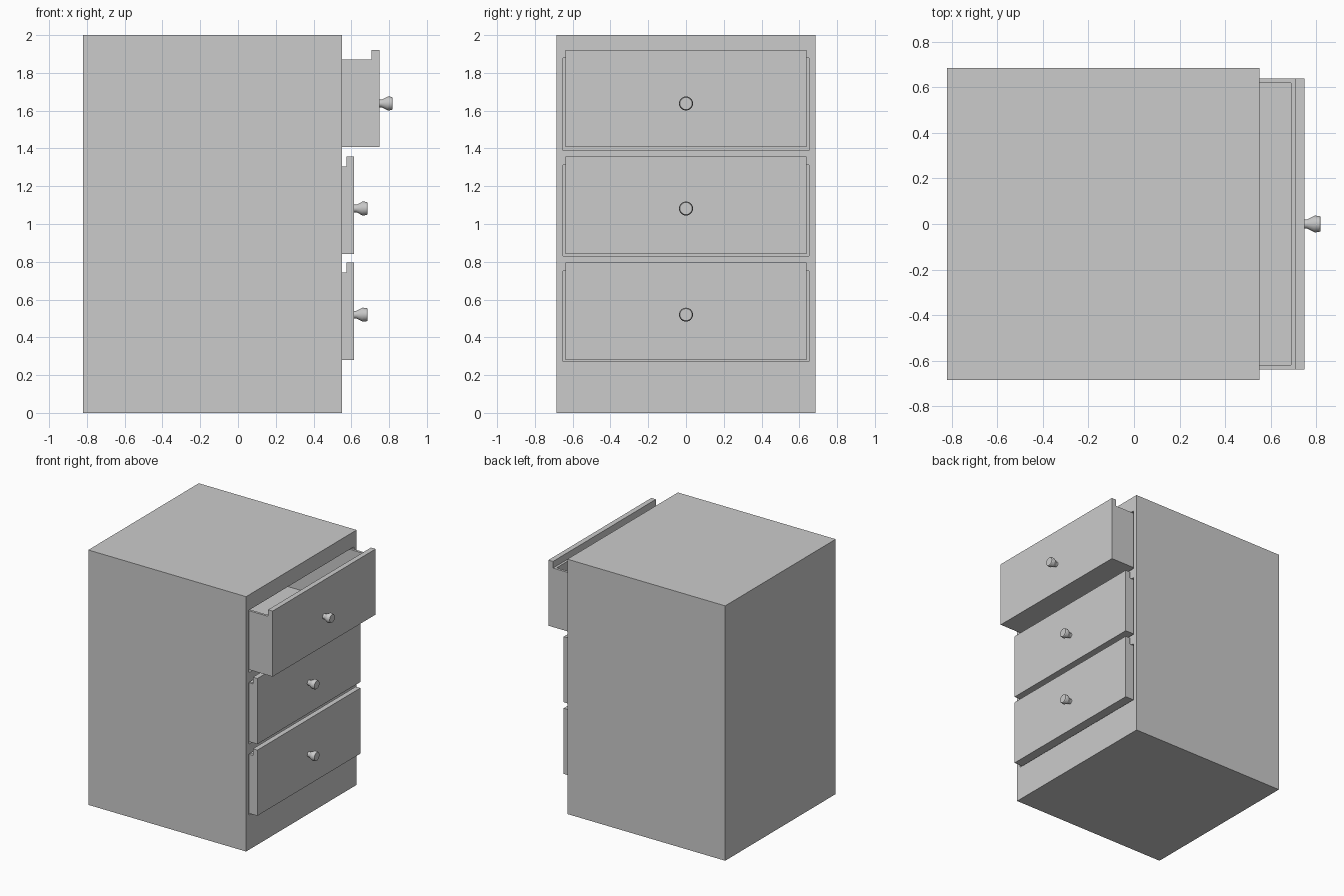
import bpy, bmesh, math

if "Cube" in bpy.data.objects:
    bpy.data.objects.remove(bpy.data.objects["Cube"])

FRONT = 0.55      # x of the cabinet's front face
BACK = -0.82
HALF_W = 0.685


def make_object(name, bm):
    bmesh.ops.recalc_face_normals(bm, faces=bm.faces)
    mesh = bpy.data.meshes.new(name)
    bm.to_mesh(mesh)
    bm.free()
    obj = bpy.data.objects.new(name, mesh)
    bpy.context.collection.objects.link(obj)
    return obj


def box(name, lo, hi):
    bm = bmesh.new()
    bmesh.ops.create_cube(bm, size=1)
    for v in bm.verts:
        v.co = [(a + b) / 2 + c * (b - a) for a, b, c in zip(lo, hi, v.co)]
    return make_object(name, bm)


def drawer(name, x, bottom):
    """Open tray with a raised front lip; x is the outer front face."""
    depth, half, wall = 1.33, 0.638, 0.027
    rim, top = bottom + 0.463, bottom + 0.515
    profile = [(x - depth, bottom), (x, bottom), (x, top), (x - 0.04, top),
               (x - 0.04, rim), (x - depth, rim)]
    bm = bmesh.new()
    side = bm.faces.new([bm.verts.new((px, -half, pz)) for px, pz in profile])
    ext = bmesh.ops.extrude_face_region(bm, geom=[side], use_keep_orig=True)
    moved = [g for g in ext["geom"] if isinstance(g, bmesh.types.BMVert)]
    bmesh.ops.translate(bm, verts=moved, vec=(0, 2 * half, 0))
    bmesh.ops.recalc_face_normals(bm, faces=bm.faces)
    # hollow the tray
    face = next(f for f in bm.faces
                if abs(f.normal.z) > 0.9 and abs(f.calc_center_median().z - rim) < 1e-4)
    bmesh.ops.inset_individual(bm, faces=[face], thickness=wall)
    floor = bmesh.ops.extrude_discrete_faces(bm, faces=[face])["faces"][0]
    bmesh.ops.translate(bm, verts=floor.verts, vec=(0, 0, bottom + wall - rim))
    return make_object(name, bm)


def knob(name, x, z, sides=24):
    """Turned knob along +x, flaring away from the drawer front."""
    profile = [(0, 0), (0, 0.02), (0.012, 0.02), (0.045, 0.037),
               (0.065, 0.035), (0.07, 0.032), (0.07, 0)]
    bm = bmesh.new()
    verts = [bm.verts.new((x + px, 0, z + r)) for px, r in profile]
    edges = [bm.edges.new(pair) for pair in zip(verts, verts[1:])]
    bmesh.ops.spin(bm, geom=verts + edges, cent=(x, 0, z), axis=(1, 0, 0),
                   angle=math.tau, steps=sides)
    bmesh.ops.remove_doubles(bm, verts=bm.verts, dist=1e-5)
    obj = make_object(name, bm)
    bpy.ops.object.select_all(action='DESELECT')
    obj.select_set(True)
    bpy.context.view_layer.objects.active = obj
    bpy.ops.object.shade_smooth_by_angle(angle=math.radians(25))


# cabinet body
cabinet = box("cabinet", (BACK, -HALF_W, 0), (FRONT, HALF_W, 2))

# per drawer: label, front face x, drawer bottom, opening bottom, opening top
rows = [("lower", 0.615, 0.28, 0.273, 0.75),
        ("middle", 0.615, 0.842, 0.83, 1.313),
        ("upper", 0.748, 1.407, 1.39, 1.88)]

for label, x, bottom, open_lo, open_hi in rows:
    # opening in the cabinet
    cutter = box("cutter", (BACK + 0.04, -0.65, open_lo), (FRONT + 0.2, 0.65, open_hi))
    cutter.hide_render = True
    mod = cabinet.modifiers.new("opening", 'BOOLEAN')
    mod.operation = 'DIFFERENCE'
    mod.solver = 'EXACT'
    mod.object = cutter
    bpy.context.view_layer.objects.active = cabinet
    bpy.ops.object.modifier_apply(modifier=mod.name)
    bpy.data.objects.remove(cutter)
    # drawer and its knob
    drawer(label + "_drawer", x, bottom)
    knob(label + "_knob", x, bottom + 0.231 if label == "upper" else bottom + 0.24)
